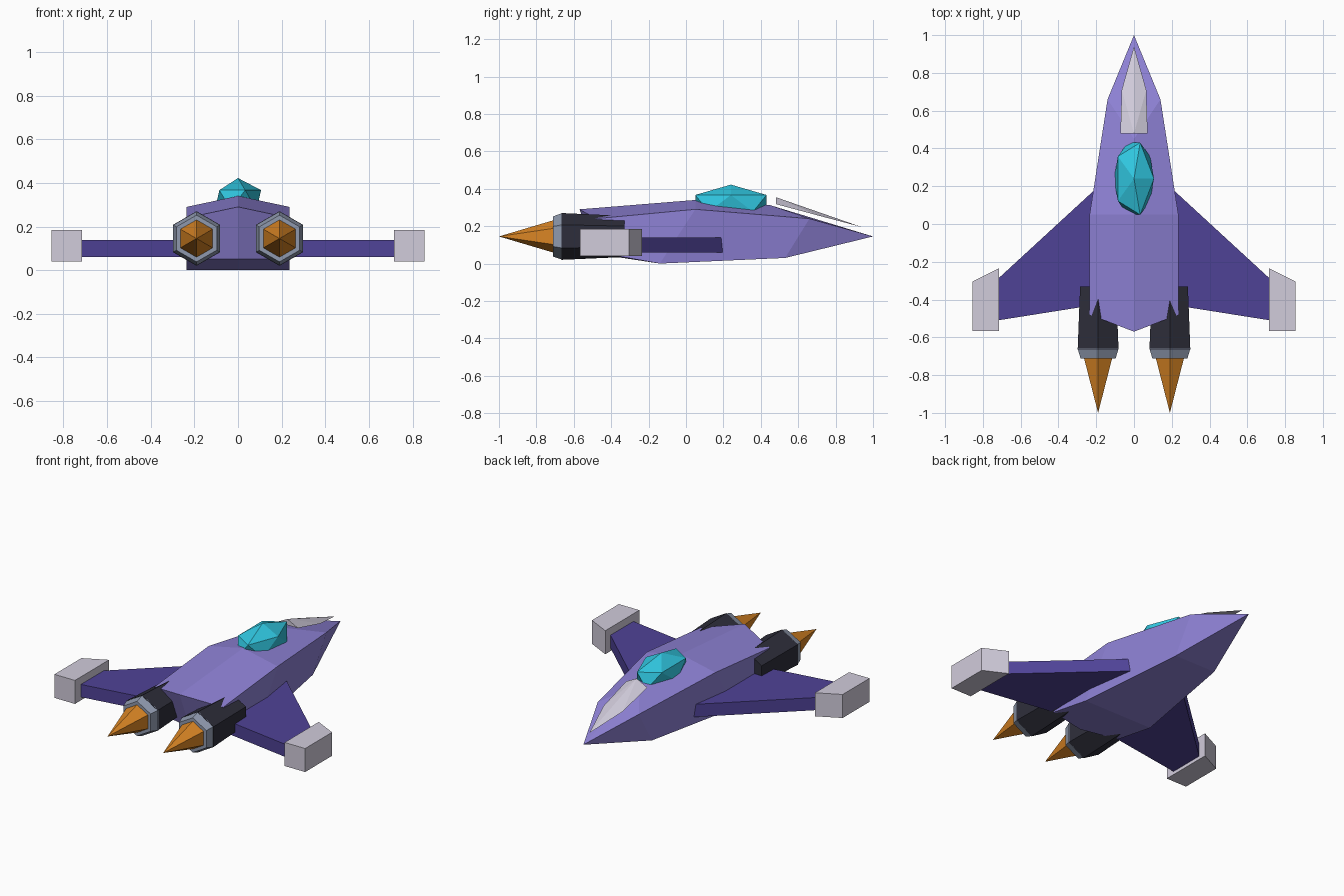
import bpy, bmesh, math
from mathutils import Matrix

if "Cube" in bpy.data.objects:
    bpy.data.objects.remove(bpy.data.objects["Cube"])


def material(name, *srgb):
    m = bpy.data.materials.new(name)
    m.diffuse_color = [(c / 12.92 if c <= 0.04 else ((c + 0.055) / 1.055) ** 2.4) for c in srgb] + [1]
    m.use_nodes = True
    m.node_tree.nodes["Principled BSDF"].inputs["Base Color"].default_value = m.diffuse_color
    return m


violet = material("violet", 0.56, 0.51, 0.84)
indigo = material("deep indigo", 0.31, 0.26, 0.59)
pale = material("pale grey", 0.82, 0.80, 0.86)
cyan = material("cyan glass", 0.19, 0.78, 0.88)
dark = material("dark metal", 0.18, 0.18, 0.23)
steel = material("steel", 0.56, 0.60, 0.68)
orange = material("flame orange", 0.85, 0.52, 0.14)


def finish(name, bm, mat, mirror=False):
    bmesh.ops.remove_doubles(bm, verts=bm.verts, dist=1e-5)
    bmesh.ops.recalc_face_normals(bm, faces=bm.faces)
    mesh = bpy.data.meshes.new(name)
    bm.to_mesh(mesh)
    bm.free()
    mesh.materials.append(mat)
    ob = bpy.data.objects.new(name, mesh)
    bpy.context.collection.objects.link(ob)
    if mirror:
        ob.modifiers.new("Mirror", 'MIRROR')
    return ob


def loft(name, rings, mat, mirror=False):
    """Skin six-point rings (0 = top, 3 = bottom); a single-point ring makes a tip."""
    bm = bmesh.new()
    vs = [[bm.verts.new(p) for p in r] for r in rings]
    for a, b in zip(vs, vs[1:]):
        for i in range(6):
            j = (i + 1) % 6
            bm.faces.new((a[i], a[j], b[j], b[i]) if len(b) == 6 else (a[i], a[j], b[0]))
    for r in (vs[0], vs[-1]):
        if len(r) == 6:
            bm.faces.new(r[:4])
            bm.faces.new((r[0], r[3], r[4], r[5]))
    return finish(name, bm, mat, mirror)


def slab(name, outline, z0, z1, mat):
    """Extrude a plan outline and mirror it to the other side."""
    bm = bmesh.new()
    f = bm.faces.new([bm.verts.new((x, y, z0)) for x, y in outline])
    top = bmesh.ops.extrude_face_region(bm, geom=[f])["geom"]
    bmesh.ops.translate(bm, vec=(0, 0, z1 - z0), verts=[v for v in top if isinstance(v, bmesh.types.BMVert)])
    return finish(name, bm, mat, True)


# Fuselage: half width, then (y, z) of ridge, shoulder, lower edge, keel
def section(w, ridge, shoulder, lower, keel):
    return [(0, *ridge), (w, *shoulder), (w, *lower), (0, *keel), (-w, *lower), (-w, *shoulder)]


loft("fuselage", [
    section(0.235, (-0.57, 0.29), (-0.48, 0.24), (-0.42, 0.05), (-0.47, 0.05)),
    section(0.235, (0.05, 0.34), (0.05, 0.29), (-0.14, 0.0), (-0.14, 0.0)),
    section(0.14, (0.45, 0.312), (0.66, 0.24), (0.53, 0.03), (0.53, 0.03)),
    [(0, 1.0, 0.145)],
], violet)

# Wings and wing tip pods
slab("wings", [(0.12, 0.262), (0.72, -0.29), (0.72, -0.51), (0.12, -0.415)], 0.06, 0.138, indigo)
slab("wing_tip_pods", [(0.715, -0.235), (0.855, -0.305), (0.855, -0.567), (0.715, -0.567)], 0.04, 0.185, pale)


# Engines: hexagonal body, nozzle ring and exhaust flame
def hexagon(r, y):
    return [(0.19 + r * math.sin(k * math.pi / 3), y, 0.145 + r * math.cos(k * math.pi / 3)) for k in range(6)]


loft("engine_bodies", [hexagon(0.11, -0.33), hexagon(0.125, -0.665)], dark, True)
loft("engine_nozzles", [hexagon(0.125, -0.66), hexagon(0.107, -0.712)], steel, True)
loft("exhaust_flames", [hexagon(0.089, -0.70), [(0.19, -1.0, 0.145)]], orange, True)

# Faceted canopy
bm = bmesh.new()
bmesh.ops.create_icosphere(bm, subdivisions=1, radius=1,
                           matrix=Matrix.Translation((0, 0.24, 0.322)) @ Matrix.Diagonal((0.118, 0.224, 0.1, 1)))
finish("canopy", bm, cyan)

# Ridged nose plate above the fuselage
bm = bmesh.new()
ridge, tip = bm.verts.new((0, 0.48, 0.355)), bm.verts.new((0, 0.94, 0.195))
sides = [[bm.verts.new((s * 0.072, 0.48, 0.318)), bm.verts.new((s * 0.065, 0.71, 0.256))] for s in (-1, 1)]
for a, b in sides:
    bm.faces.new((ridge, a, b))
    bm.faces.new((ridge, b, tip))
(a, b), (c, d) = sides
bm.faces.new((ridge, a, c))
bm.faces.new((a, b, tip, d, c))
finish("nose_plate", bm, pale)
